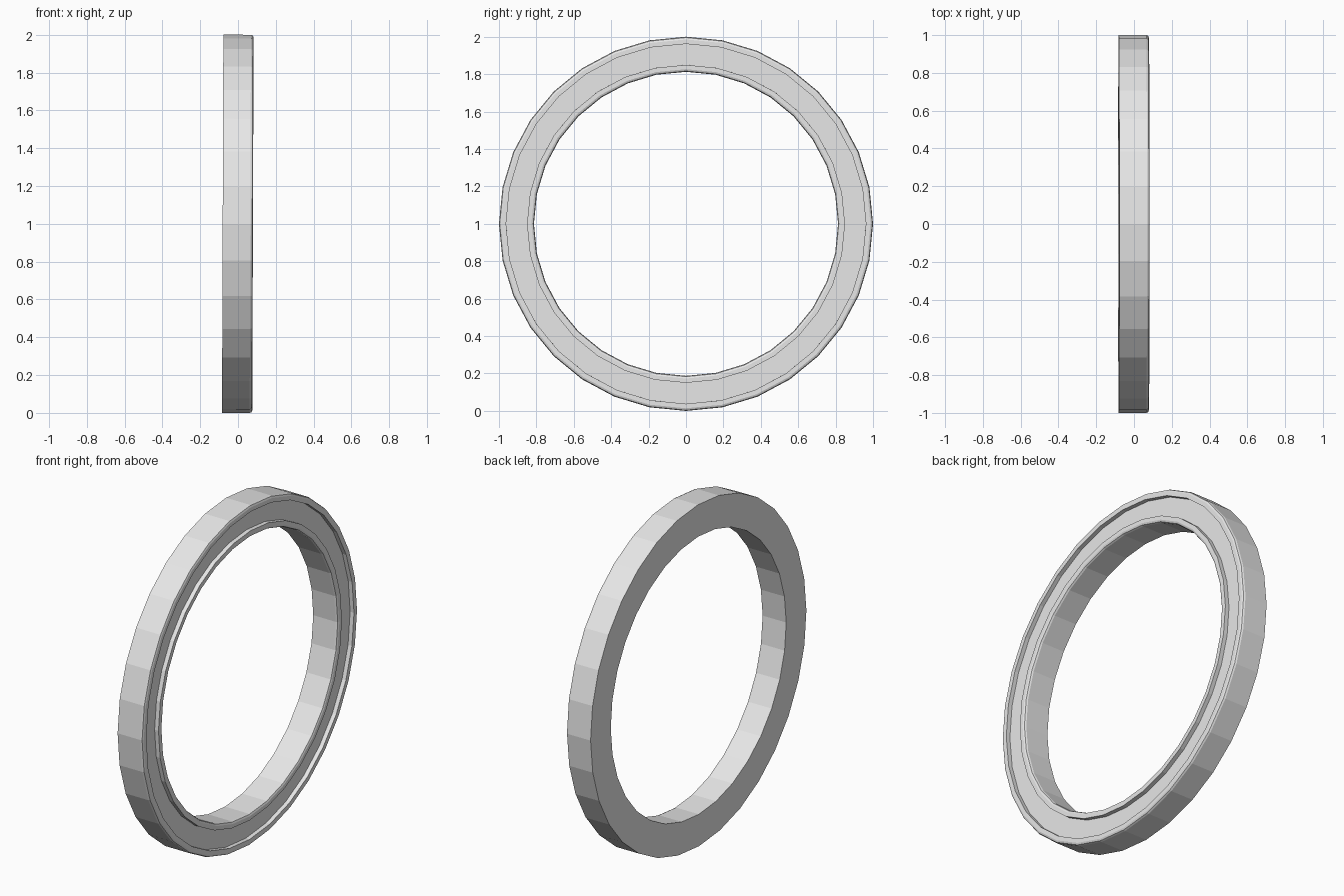
import bpy, bmesh, math

if "Cube" in bpy.data.objects:
    bpy.data.objects.remove(bpy.data.objects["Cube"])

SEGMENTS = 32
R_OUT, R_IN = 1.0, 0.813
X_BACK, X_FRONT = -0.081, 0.079
BEVEL, FLOOR = 0.014, 0.054


def corner(cx, cr, start):
    """Three points of a quarter round, angles measured from +x towards +r."""
    return [(cx + BEVEL * math.cos(math.radians(a)), cr + BEVEL * math.sin(math.radians(a)))
            for a in (start, start - 45, start - 90)]


# Cross-section (x, radius): flat back, rounded front lips, shallow groove
profile = [(X_BACK, R_IN), (X_BACK, R_OUT)]
profile += corner(X_FRONT - BEVEL, R_OUT - BEVEL, 90)
profile += [(X_FRONT, 0.962), (FLOOR, 0.962), (FLOOR, 0.85), (X_FRONT, 0.85)]
profile += corner(X_FRONT - BEVEL, R_IN + BEVEL, 0)

# Sweep the section around the x axis
bm = bmesh.new()
rings = []
for i in range(SEGMENTS):
    a = 2 * math.pi * i / SEGMENTS
    rings.append([bm.verts.new((x, r * math.cos(a), r * math.sin(a))) for x, r in profile])
n = len(profile)
for i in range(SEGMENTS):
    a, b = rings[i], rings[(i + 1) % SEGMENTS]
    for j in range(n):
        k = (j + 1) % n
        bm.faces.new((a[j], a[k], b[k], b[j]))
bmesh.ops.recalc_face_normals(bm, faces=bm.faces)

mesh = bpy.data.meshes.new("grooved_ring")
bm.to_mesh(mesh)
bm.free()

grey = bpy.data.materials.new("light grey")
grey.diffuse_color = (0.8, 0.8, 0.8, 1)
grey.use_nodes = True
grey.node_tree.nodes["Principled BSDF"].inputs["Base Color"].default_value = grey.diffuse_color
mesh.materials.append(grey)

# Upright ring with a very slight lean
ring = bpy.data.objects.new("grooved_ring", mesh)
bpy.context.collection.objects.link(ring)
ring.location = (0, 0, 1)
ring.rotation_euler = (0, 0.0035, 0)
